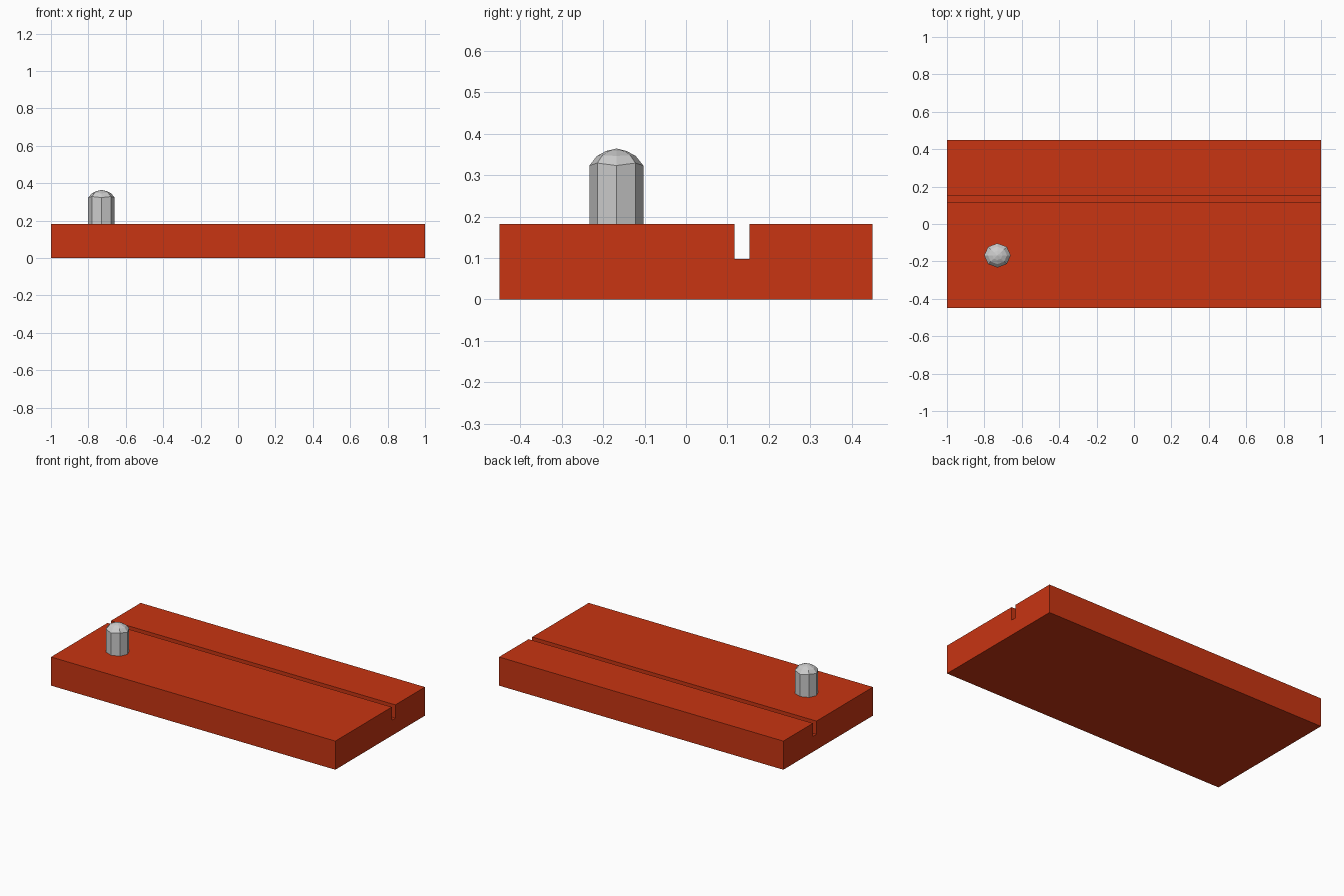
import bpy, bmesh
from math import cos, sin, pi

if "Cube" in bpy.data.objects:
    bpy.data.objects.remove(bpy.data.objects["Cube"])


def make_object(name, bm, color=None):
    bmesh.ops.recalc_face_normals(bm, faces=bm.faces)
    mesh = bpy.data.meshes.new(name)
    bm.to_mesh(mesh)
    bm.free()
    obj = bpy.data.objects.new(name, mesh)
    bpy.context.collection.objects.link(obj)
    if color:
        mat = bpy.data.materials.new(name + "_paint")
        mat.diffuse_color = color
        mat.use_nodes = True
        mat.node_tree.nodes["Principled BSDF"].inputs["Base Color"].default_value = mat.diffuse_color
        mesh.materials.append(mat)
    return obj


# Slab: grooved cross-section (y, z) extruded along x
profile = [(-0.45, 0), (0.45, 0), (0.45, 0.182), (0.153, 0.182),
           (0.153, 0.098), (0.117, 0.098), (0.117, 0.182), (-0.45, 0.182)]
bm = bmesh.new()
face = bm.faces.new([bm.verts.new((-1, y, z)) for y, z in profile])
ext = bmesh.ops.extrude_face_region(bm, geom=[face])
bmesh.ops.translate(bm, vec=(2, 0, 0),
                    verts=[v for v in ext["geom"] if isinstance(v, bmesh.types.BMVert)])
make_object("grooved_slab", bm, (0.58, 0.035, 0.006, 1))

# Peg: eight-sided post with a faceted domed top and a wavy shoulder
SIDES, CX, CY, RX, RY = 8, -0.73, -0.168, 0.071, 0.065
bm = bmesh.new()
rings = []
for scale, z, wave in [(1, 0.175, 0), (1, 0.323, 0.006), (0.72, 0.346, 0.002), (0.38, 0.358, 0)]:
    ring = []
    for i in range(SIDES):
        a = 2 * pi * i / SIDES
        ring.append(bm.verts.new((CX + RX * scale * cos(a), CY + RY * scale * sin(a),
                                  z + wave * (i % 2))))
    rings.append(ring)
for low, high in zip(rings, rings[1:]):
    for i in range(SIDES):
        j = (i + 1) % SIDES
        bm.faces.new((low[i], low[j], high[j], high[i]))
tip = bm.verts.new((CX, CY, 0.364))
for i in range(SIDES):
    bm.faces.new((rings[-1][i], rings[-1][(i + 1) % SIDES], tip))
bm.faces.new(rings[0][::-1])
make_object("peg", bm)
